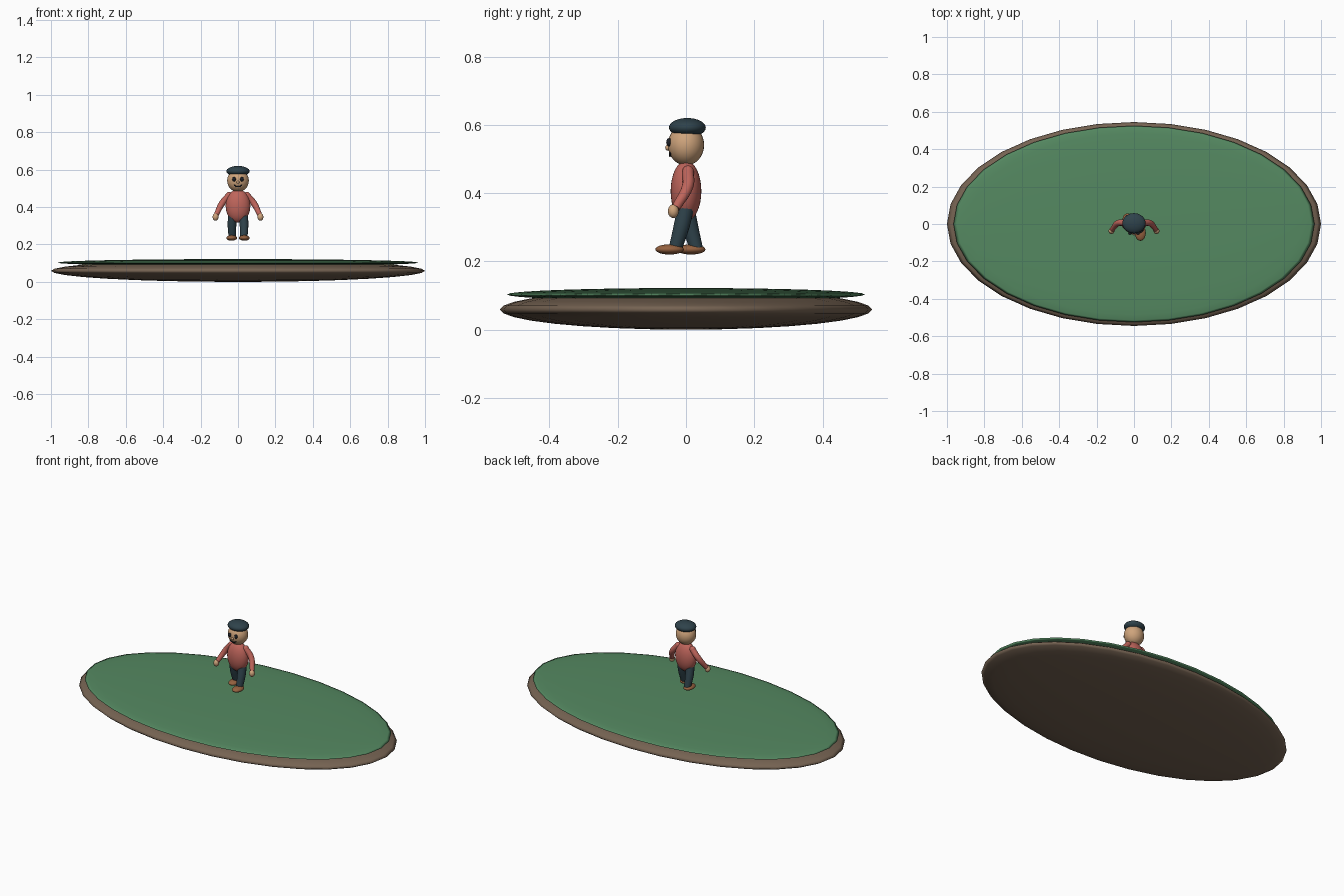
import bpy, math
from mathutils import Vector

if "Cube" in bpy.data.objects:
    bpy.data.objects.remove(bpy.data.objects["Cube"])


def material(name, rgb):
    m = bpy.data.materials.new(name)
    m.diffuse_color = (*rgb, 1)
    m.use_nodes = True
    m.node_tree.nodes["Principled BSDF"].inputs["Base Color"].default_value = m.diffuse_color
    return m


GRASS = material("grass green", (0.09, 0.25, 0.12))
SOIL = material("soil brown", (0.18, 0.125, 0.085))
SKIN = material("skin tan", (0.62, 0.37, 0.20))
SHIRT = material("shirt red", (0.52, 0.13, 0.105))
NAVY = material("dark slate blue", (0.028, 0.055, 0.07))
SHOE = material("shoe brown", (0.30, 0.12, 0.05))
BLACK = material("near black", (0.012, 0.014, 0.02))


def ellipsoid(name, loc, radii, mat, seg=32, rings=16):
    bpy.ops.mesh.primitive_uv_sphere_add(segments=seg, ring_count=rings, radius=1, location=loc)
    ob = bpy.context.object
    ob.name = name
    ob.scale = radii
    bpy.ops.object.transform_apply(location=False, rotation=False, scale=True)
    bpy.ops.object.shade_smooth()
    ob.data.materials.append(mat)
    return ob


def tube(name, points, radii, mat):
    """Smooth tapered tube through the points, closed at both ends."""
    cu = bpy.data.curves.new(name, 'CURVE')
    cu.dimensions = '3D'
    cu.bevel_depth = 1
    cu.bevel_resolution = 4
    cu.resolution_u = 6
    cu.use_fill_caps = True
    sp = cu.splines.new('BEZIER')
    sp.bezier_points.add(len(points) - 1)
    for bp, p, r in zip(sp.bezier_points, points, radii):
        bp.co = Vector(p)
        bp.radius = r
        bp.handle_left_type = bp.handle_right_type = 'AUTO'
    cu.materials.append(mat)
    ob = bpy.data.objects.new(name, cu)
    bpy.context.collection.objects.link(ob)
    return ob


# Oval island
ellipsoid("soil_base", (0, 0, 0.059), (1.0, 0.545, 0.059), SOIL)
ellipsoid("grass_top", (0, 0, 0.103), (0.965, 0.525, 0.019), GRASS)

# Body and head
ellipsoid("torso", (0, 0, 0.406), (0.066, 0.045, 0.089), SHIRT)
ellipsoid("head", (0, 0, 0.541), (0.058, 0.053, 0.060), SKIN)
ellipsoid("cap", (0, 0.004, 0.592), (0.062, 0.054, 0.028), NAVY)
ellipsoid("nose", (0, -0.054, 0.533), (0.008, 0.007, 0.008), SKIN, 16, 8)

# Smile follows the front of the face
smile = []
for i in range(7):
    t = i / 3 - 1
    x, z = 0.021 * t, 0.509 + 0.009 * t * t
    y = -0.053 * math.sqrt(1 - (x / 0.058) ** 2 - ((z - 0.541) / 0.06) ** 2)
    smile.append((x, y - 0.002, z))
tube("mouth", smile, [0.003] * 7, BLACK)

for side, s in (("left", 1), ("right", -1)):
    ellipsoid(side + "_eye", (s * 0.021, -0.050, 0.549), (0.010, 0.008, 0.012), BLACK, 16, 10)

    # Arms hang outwards and swing slightly forwards
    ellipsoid(side + "_shoulder", (s * 0.048, 0.006, 0.463), (0.018, 0.017, 0.018), SHIRT, 16, 10)
    tube(side + "_arm",
         [(s * 0.048, 0.006, 0.463), (s * 0.085, 0.005, 0.42), (s * 0.117, -0.030, 0.357)],
         [0.017, 0.017, 0.013], SHIRT)
    ellipsoid(side + "_hand", (s * 0.120, -0.037, 0.347), (0.016, 0.016, 0.020), SKIN, 20, 12)

    # Legs in mid stride: one forward, one back
    ankle = -0.031 if s > 0 else 0.030
    tube(side + "_leg",
         [(s * 0.029, 0, 0.36), (s * 0.032, ankle * 0.4, 0.305), (s * 0.031, ankle, 0.238)],
         [0.025, 0.024, 0.020], NAVY)
    foot_y = -0.048 if s > 0 else 0.015
    ellipsoid(side + "_shoe", (s * 0.034, foot_y, 0.235), (0.029, 0.042, 0.015), SHOE, 24, 12)
